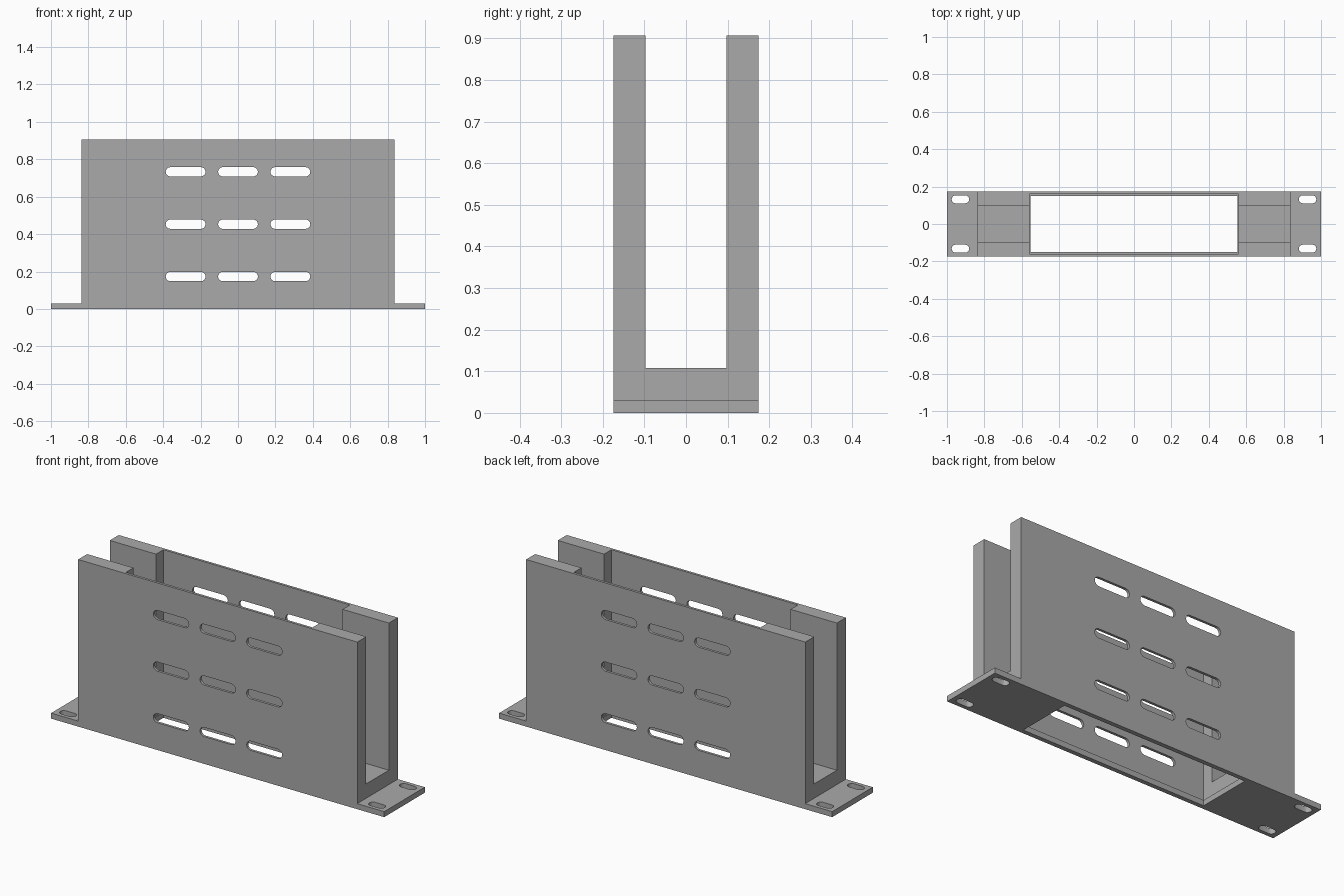
import bpy, bmesh, math
from mathutils import Vector

if "Cube" in bpy.data.objects:
    bpy.data.objects.remove(bpy.data.objects["Cube"])

grey = bpy.data.materials.new("mid grey")
grey.diffuse_color = (0.4, 0.4, 0.4, 1)
grey.use_nodes = True
grey.node_tree.nodes["Principled BSDF"].inputs["Base Color"].default_value = grey.diffuse_color


def extrude(name, pts, direction):
    """Closed prism from a planar outline."""
    bm = bmesh.new()
    face = bm.faces.new([bm.verts.new(p) for p in pts])
    new = bmesh.ops.extrude_face_region(bm, geom=[face])["geom"]
    bmesh.ops.translate(bm, vec=Vector(direction),
                        verts=[v for v in new if isinstance(v, bmesh.types.BMVert)])
    bmesh.ops.recalc_face_normals(bm, faces=bm.faces)
    mesh = bpy.data.meshes.new(name)
    bm.to_mesh(mesh)
    bm.free()
    mesh.materials.append(grey)
    obj = bpy.data.objects.new(name, mesh)
    bpy.context.collection.objects.link(obj)
    return obj


def box(name, hx, hy, z0, z1):
    pts = [(-hx, -hy, z0), (hx, -hy, z0), (hx, hy, z0), (-hx, hy, z0)]
    return extrude(name, pts, (0, 0, z1 - z0))


def slot_outline(length, width, n=8):
    """Rounded slot outline in 2D."""
    r, half = width / 2, (length - width) / 2
    pts = []
    for side in (0, 1):
        for i in range(n + 1):
            a = -math.pi / 2 + math.pi * (side + i / n)
            pts.append(((half if side == 0 else -half) + r * math.cos(a), r * math.sin(a)))
    return pts


# Body: tall block with low mounting flanges, extruded front to back
outline = [(-1, 0), (1, 0), (1, 0.03), (0.838, 0.03), (0.838, 0.907),
           (-0.838, 0.907), (-0.838, 0.03), (-1, 0.03)]
body = extrude("slotted_bracket", [(x, -0.174, z) for x, z in outline], (0, 0.348, 0))

# Channel between the walls, wide central pocket, opening in the floor
cutters = [box("channel_cutter", 1.2, 0.097, 0.108, 1.1),
           box("pocket_cutter", 0.56, 0.16, 0.03, 1.1),
           box("floor_opening_cutter", 0.553, 0.15, -0.1, 0.2)]

# Three by three slots through both walls
for x in (-0.28, 0, 0.28):
    for z in (0.173, 0.453, 0.733):
        pts = [(x + u, -0.4, z + v) for u, v in slot_outline(0.213, 0.05)]
        cutters.append(extrude("wall_slot_cutter", pts, (0, 0.8, 0)))

# Mounting slots in the flanges
for x in (-0.928, 0.928):
    for y in (-0.132, 0.132):
        pts = [(x + u, y + v, -0.1) for u, v in slot_outline(0.094, 0.043)]
        cutters.append(extrude("flange_slot_cutter", pts, (0, 0, 0.2)))

bpy.context.view_layer.objects.active = body
body.select_set(True)
for c in cutters:
    c.hide_render = True
    m = body.modifiers.new("cut", "BOOLEAN")
    m.operation = "DIFFERENCE"
    m.solver = "EXACT"
    m.object = c
    bpy.ops.object.modifier_apply(modifier=m.name)
    bpy.data.objects.remove(c, do_unlink=True)

bpy.ops.object.shade_smooth_by_angle(angle=math.radians(30))
